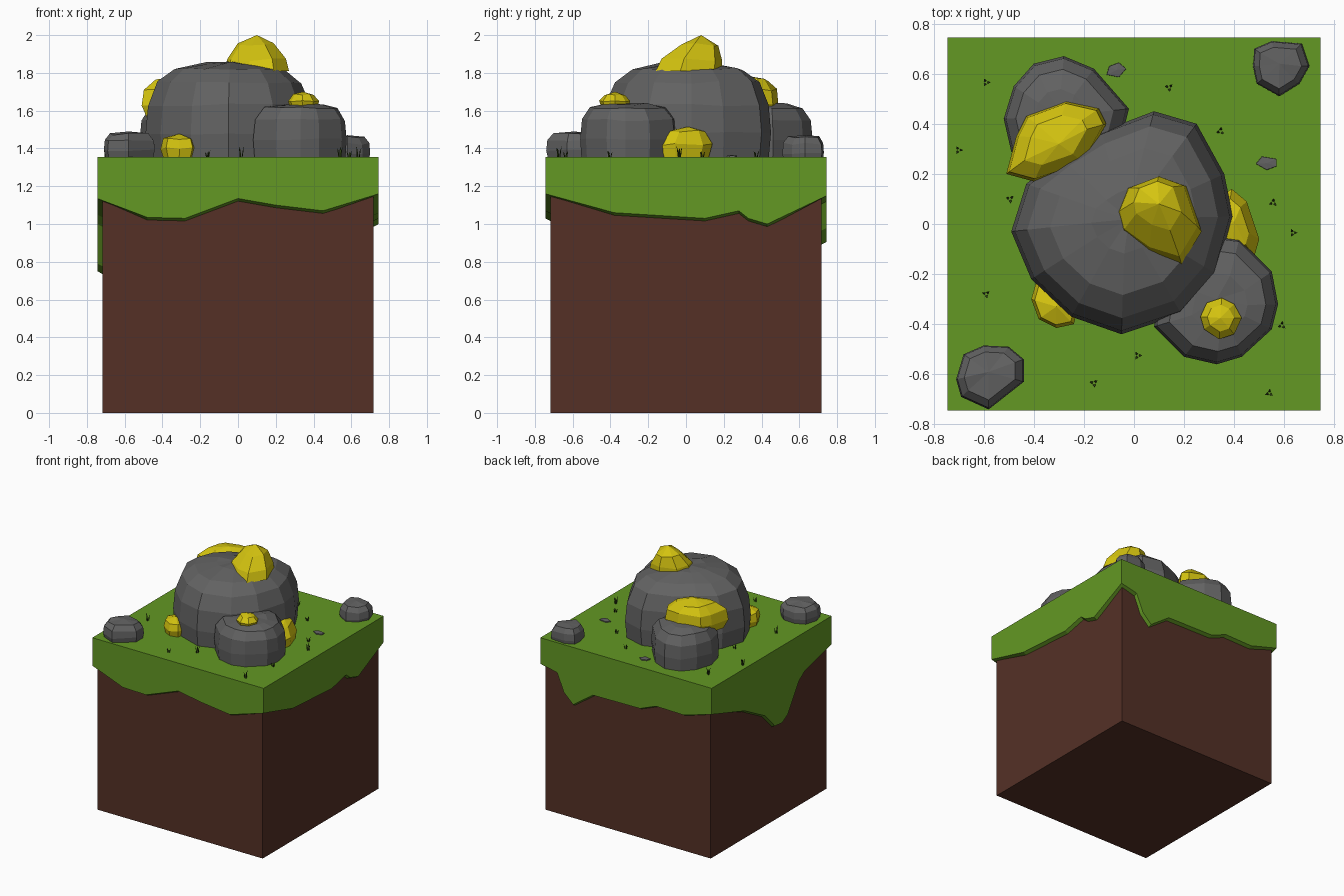
import bpy, math, random
from mathutils import Vector

if "Cube" in bpy.data.objects:
    bpy.data.objects.remove(bpy.data.objects["Cube"])

random.seed(4)
TOP = 1.355          # grass level


def material(name, rgb):
    m = bpy.data.materials.new(name)
    m.diffuse_color = (*rgb, 1)
    m.use_nodes = True
    m.node_tree.nodes["Principled BSDF"].inputs["Base Color"].default_value = m.diffuse_color
    return m


GRASS = material("grass green", (0.125, 0.314, 0.017))
DIRT = material("dirt brown", (0.089, 0.030, 0.0194))
STONE = material("stone grey", (0.122, 0.122, 0.122))
GOLD = material("gold yellow", (0.66, 0.55, 0.005))
BLADE = material("dark blade green", (0.03, 0.055, 0.008))


def make(name, verts, faces, mat):
    me = bpy.data.meshes.new(name)
    me.from_pydata(verts, [], faces)
    me.materials.append(mat)
    me.validate()
    ob = bpy.data.objects.new(name, me)
    bpy.context.collection.objects.link(ob)
    return ob


def boulder(name, outline, rings, peak, mat, jitter=0.008):
    """Faceted lump: the plan outline (counter-clockwise) lofted through
    rings of (z, scale, dx, dy) and closed by a fan to the peak."""
    n = len(outline)
    area = sum(outline[i - 1][0] * outline[i][1] - outline[i][0] * outline[i - 1][1] for i in range(n))
    if area < 0:
        outline = outline[::-1]
    cx = sum(p[0] for p in outline) / n
    cy = sum(p[1] for p in outline) / n
    verts, faces = [], []
    for k, (z, s, dx, dy) in enumerate(rings):
        for x, y in outline:
            dz = random.uniform(-jitter, jitter) if k else 0
            verts.append((cx + (x - cx) * s + dx, cy + (y - cy) * s + dy, z + dz))
    for k in range(len(rings) - 1):
        for i in range(n):
            j = (i + 1) % n
            faces.append((k * n + i, k * n + j, (k + 1) * n + j, (k + 1) * n + i))
    last = (len(rings) - 1) * n
    verts.append(peak)
    faces += [(last + i, last + (i + 1) % n, len(verts) - 1) for i in range(n)]
    faces.append(tuple(reversed(range(n))))
    return make(name, verts, faces, mat)


# Dirt block
bpy.ops.mesh.primitive_cube_add(size=1, location=(0, 0, 0.65))
dirt = bpy.context.object
dirt.name = "dirt_block"
dirt.scale = (1.436, 1.436, 1.3)
dirt.data.materials.append(DIRT)

# Grass cover with a dripping edge: (position along side, bottom height)
E, I = 0.745, 0.71
front = [(-E, 1.135), (-0.48, 1.035), (-0.28, 1.03), (0, 1.135), (0.2, 1.1), (0.45, 1.07)]
right = [(-E, 1.16), (-0.38, 1.06), (0.1, 1.03), (0.28, 1.07), (0.33, 1.03), (0.43, 1.0)]
back = [(E, 1.15), (0.6, 1.12), (0.54, 0.98), (0.46, 0.905), (0.29, 1.025), (-0.12, 1.03),
        (-0.26, 1.085), (-0.5, 1.08)]
left = [(E, 1.15), (0.33, 1.02), (0.08, 0.885), (-0.04, 0.76), (-0.13, 0.75), (-0.2, 0.79),
        (-0.34, 1.0), (-0.41, 1.05)]
edge = ([(t, -E, z) for t, z in front] + [(E, t, z) for t, z in right]
        + [(t, E, z) for t, z in back] + [(-E, t, z) for t, z in left])
n = len(edge)
clamp = lambda v: max(-I, min(I, v))
verts = ([(x, y, TOP) for x, y, z in edge] + list(edge)
         + [(clamp(x), clamp(y), z - 0.018) for x, y, z in edge])
faces = [tuple(range(n))]
for i in range(n):
    j = (i + 1) % n
    faces += [(n + i, n + j, j, i), (2 * n + i, 2 * n + j, n + j, n + i)]
make("grass_cover", verts, faces, GRASS)

# Large stones
big = [(-.49, -.03), (-.43, .16), (-.29, .27), (-.13, .37), (.08, .45), (.25, .40), (.36, .2),
       (.395, .03), (.33, -.2), (.19, -.36), (-.05, -.44), (-.25, -.37), (-.41, -.22)]
boulder("main_boulder", big,
        [(1.34, .97, 0, 0), (1.48, 1, 0, 0), (1.63, .97, 0, 0), (1.75, .86, 0, 0),
         (1.82, .66, 0, 0), (1.85, .3, 0, 0)], (-0.02, 0.02, 1.86), STONE)
front_stone = [(.08, -.41), (.2, -.53), (.33, -.56), (.43, -.53), (.55, -.42), (.575, -.32),
               (.55, -.19), (.42, -.06), (.28, -.04), (.12, -.2)]
low = [(1.34, .97, 0, 0), (1.45, 1, 0, 0), (1.55, .96, 0, 0), (1.615, .78, 0, 0), (1.635, .45, 0, 0)]
boulder("front_boulder", front_stone, low, (.33, -.3, 1.64), STONE, 0.006)
back_stone = [(-.52, .42), (-.48, .55), (-.4, .64), (-.28, .67), (-.16, .62), (-.02, .46),
              (-.06, .3), (-.2, .18), (-.4, .18), (-.49, .29)]
boulder("back_boulder", back_stone, low, (-.27, .42, 1.645), STONE, 0.006)

# Small corner stones
small = [(1.34, .92, 0, 0), (1.39, 1, 0, 0), (1.44, .96, 0, 0), (1.475, .75, 0, 0)]
boulder("corner_stone_front", [(-.71, -.62), (-.68, -.52), (-.6, -.485), (-.5, -.49), (-.44, -.54),
        (-.44, -.63), (-.58, -.74), (-.69, -.69)], small, (-.58, -.59, 1.49), STONE, 0.006)
boulder("corner_stone_back", [(.475, .63), (.48, .7), (.55, .73), (.67, .72), (.7, .63),
        (.66, .56), (.58, .51), (.49, .56)],
        [(z - 0.015, s, a, b) for z, s, a, b in small], (.58, .64, 1.47), STONE, 0.006)

# Flat pebbles
boulder("pebble_back", [(-.11, .595), (-.1, .63), (-.06, .645), (-.03, .62), (-.06, .585)],
        [(1.35, 1, 0, 0), (1.362, .95, 0, 0)], (-.07, .615, 1.365), STONE, 0)
boulder("pebble_right", [(.485, .24), (.51, .27), (.57, .26), (.57, .23), (.53, .215)],
        [(1.35, 1, 0, 0), (1.362, .95, 0, 0)], (.53, .243, 1.365), STONE, 0)

# Gold nuggets
boulder("gold_top", [(-.07, .04), (-.03, .14), (.1, .19), (.21, .15), (.27, -.03), (.19, -.16),
        (.06, -.12), (-.05, -.04)],
        [(1.81, 1, 0, 0), (1.87, .91, 0, .015), (1.95, .56, 0, .055)], (.1, .08, 2.0), GOLD)
boulder("gold_back", [(-.51, .2), (-.47, .35), (-.43, .43), (-.27, .49), (-.14, .46), (-.11, .4),
        (-.2, .24), (-.4, .17)],
        [(1.56, .85, 0, 0), (1.63, 1, 0, 0), (1.71, .94, 0, 0), (1.765, .62, 0, 0)],
        (-.3, .32, 1.785), GOLD)
boulder("gold_right", [(.39, .14), (.45, .09), (.5, -.06), (.48, -.13), (.4, -.14), (.3, -.08),
        (.3, .08)],
        [(1.34, .85, 0, 0), (1.42, 1, 0, 0), (1.49, .68, -.01, .01)], (.4, .01, 1.515), GOLD)
boulder("gold_left", [(-.41, -.3), (-.39, -.23), (-.28, -.25), (-.22, -.32), (-.24, -.4),
        (-.31, -.415), (-.38, -.38)],
        [(1.34, .8, 0, 0), (1.40, 1, 0, 0), (1.45, .85, 0, 0)], (-.31, -.33, 1.478), GOLD)
boulder("gold_front", [(.265, -.37), (.29, -.315), (.35, -.295), (.40, -.32), (.43, -.375),
        (.4, -.44), (.34, -.46), (.28, -.42)],
        [(1.615, .85, 0, 0), (1.65, 1, 0, 0), (1.685, .65, 0, 0)], (.345, -.375, 1.70), GOLD, 0.004)

# Grass tufts: three thin leaning blades each
tufts = [(-.59, .565), (.14, .545), (.345, .37), (-.7, .295), (-.495, .1), (.555, .085),
         (.635, -.035), (-.59, -.28), (.59, -.405), (.015, -.525), (-.16, -.635), (.54, -.675)]
verts, faces = [], []
for k, (x, y) in enumerate(tufts):
    h = (0.065, 0.04)[k in (1, 2, 4, 5, 8, 10)]
    for b in range(3):
        a = k * 0.7 + b * math.tau / 3
        out = Vector((math.cos(a), math.sin(a), 0))
        side = Vector((-out.y, out.x, 0))
        base = Vector((x, y, TOP - 0.005)) + out * 0.004
        s = len(verts)
        for c, r, z in ((base, 0.005, 0), (base + out * 0.006, 0.004, h * 0.6)):
            verts += [c + side * r + Vector((0, 0, z)), c - side * r + Vector((0, 0, z)),
                      c + out * r + Vector((0, 0, z))]
        verts.append(base + out * 0.014 + Vector((0, 0, h * (1, .8, .9)[b])))
        for i in range(3):
            j = (i + 1) % 3
            faces += [(s + j, s + i, s + 3 + i, s + 3 + j), (s + 3 + j, s + 3 + i, s + 6)]
make("grass_tufts", verts, faces, BLADE)
